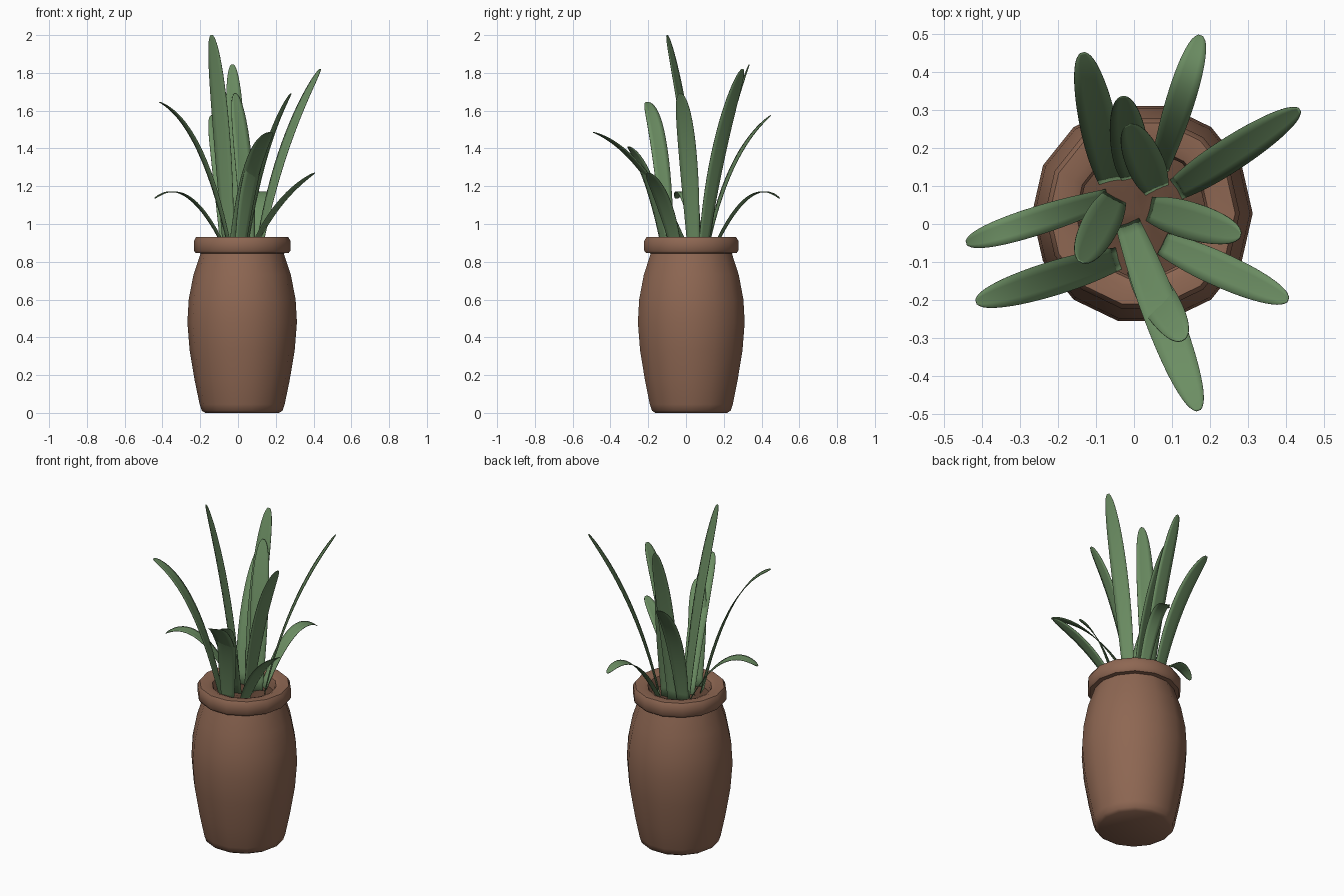
import bpy, bmesh, math, random
from mathutils import Vector

if "Cube" in bpy.data.objects:
    bpy.data.objects.remove(bpy.data.objects["Cube"])

random.seed(4)
CX, CY, SIDES = 0.022, 0.028, 14


def material(name, rgb):
    m = bpy.data.materials.new(name)
    m.diffuse_color = (*rgb, 1)
    m.use_nodes = True
    m.node_tree.nodes["Principled BSDF"].inputs["Base Color"].default_value = m.diffuse_color
    return m


CLAY = material("clay", (0.27, 0.135, 0.085))
SOIL = material("soil", (0.13, 0.065, 0.04))
GREEN = material("leaf_green", (0.15, 0.27, 0.125))


def finish(name, bm, mat, angle):
    bmesh.ops.recalc_face_normals(bm, faces=bm.faces)
    me = bpy.data.meshes.new(name)
    bm.to_mesh(me)
    bm.free()
    ob = bpy.data.objects.new(name, me)
    bpy.context.collection.objects.link(ob)
    me.materials.append(mat)
    bpy.ops.object.select_all(action='DESELECT')
    ob.select_set(True)
    bpy.context.view_layer.objects.active = ob
    bpy.ops.object.shade_smooth_by_angle(angle=math.radians(angle))
    return ob


def lathe(name, profile, mat, angle=45, jitter=0):
    """Revolve (radius, z) points; radius 0 makes a pole."""
    bm = bmesh.new()
    rings = []
    for r, z in profile:
        n = SIDES if r else 1
        rings.append([bm.verts.new((CX + r * math.cos(2 * math.pi * i / SIDES),
                                    CY + r * math.sin(2 * math.pi * i / SIDES),
                                    z + random.uniform(-jitter, jitter)))
                      for i in range(n)])
    for a, b in zip(rings, rings[1:]):
        for i in range(SIDES):
            j = (i + 1) % SIDES
            quad = [a[i % len(a)], a[j % len(a)], b[j % len(b)], b[i % len(b)]]
            bm.faces.new(list(dict.fromkeys(quad)))
    return finish(name, bm, mat, angle)


# Barrel-shaped pot with a collar rim and hollow mouth
lathe("pot", [(0, 0), (0.195, 0.0), (0.214, 0.012), (0.225, 0.045), (0.251, 0.17),
              (0.278, 0.33), (0.290, 0.48), (0.283, 0.60), (0.258, 0.73),
              (0.220, 0.845), (0.246, 0.846), (0.256, 0.86), (0.256, 0.91),
              (0.244, 0.93), (0.20, 0.93), (0.175, 0.92), (0.168, 0.90),
              (0.168, 0.80), (0, 0.80)], CLAY)

# Rough soil
lathe("soil", [(0.168, 0.86), (0.13, 0.865), (0.09, 0.87), (0.045, 0.87), (0, 0.87)],
      SOIL, angle=60, jitter=0.008)


def leaf(name, base, tip, lean, bend_z, width=0.098, rows=20):
    """Strap leaf along a quadratic curve; lean and bend_z place the control point."""
    p0 = Vector((*base, 0.85))
    p2 = Vector(tip)
    p1 = p0.lerp(p2, lean)
    p1.z = bend_z
    side = Vector((-(p2.y - p0.y), p2.x - p0.x, 0)).normalized()
    bm = bmesh.new()
    prev = None
    for k in range(rows + 1):
        t = 1 - (1 - k / rows) ** 1.6
        c = p0 * (1 - t) ** 2 + p1 * 2 * t * (1 - t) + p2 * t * t
        tan = ((p1 - p0) * (1 - t) + (p2 - p1) * t).normalized()
        up = tan.cross(side)
        if up.z < 0:
            up = -up
        # widens to the middle, then rounds off at a blunt tip
        w = width / 2 * (0.65 + 0.35 * math.sin(math.pi / 2 * min(t / 0.5, 1)))
        if t > 0.5:
            w *= math.sqrt(max(0, 1 - ((t - 0.5) / 0.5) ** 2.3)) ** 0.85
        w = max(w, 0.006)
        row = [bm.verts.new(c + side * w * s + up * 0.05 * w * abs(s))
               for s in (-1, -0.5, 0, 0.5, 1)]
        if prev:
            for i in range(4):
                bm.faces.new((prev[i], prev[i + 1], row[i + 1], row[i]))
        prev = row
    ob = finish(name, bm, GREEN, 60)
    sol = ob.modifiers.new("thickness", 'SOLIDIFY')
    sol.thickness = 0.003
    sol.offset = 0


# base xy, tip xyz, lean fraction, bend height, optional width
LEAVES = [
    ((-0.05, 0.07), (-0.14, -0.10, 2.00), 0.32, 1.50),
    ((0.00, 0.12), (-0.03, 0.335, 1.845), 0.25, 1.40),
    ((0.06, 0.09), (-0.015, 0.26, 1.69), 0.30, 1.35),
    ((0.11, 0.09), (0.435, 0.30, 1.82), 0.30, 1.42, 0.09),
    ((0.04, 0.04), (0.28, -0.03, 1.69), 0.34, 1.42),
    ((-0.06, 0.11), (-0.135, 0.45, 1.575), 0.30, 1.38),
    ((0.065, 0.14), (0.175, 0.495, 1.135), 0.54, 1.275, 0.075),
    ((-0.06, 0.07), (-0.44, -0.05, 1.135), 0.52, 1.275, 0.075),
    ((-0.04, -0.09), (-0.415, -0.205, 1.645), 0.38, 1.53, 0.09),
    ((0.07, -0.05), (0.405, -0.20, 1.27), 0.38, 1.14, 0.09),
    ((-0.02, 0.01), (0.17, -0.49, 1.485), 0.46, 1.39),
    ((0.01, -0.11), (0.13, -0.305, 1.41), 0.38, 1.30),
]
for n, spec in enumerate(LEAVES, 1):
    leaf(f"leaf_{n}", *spec)
